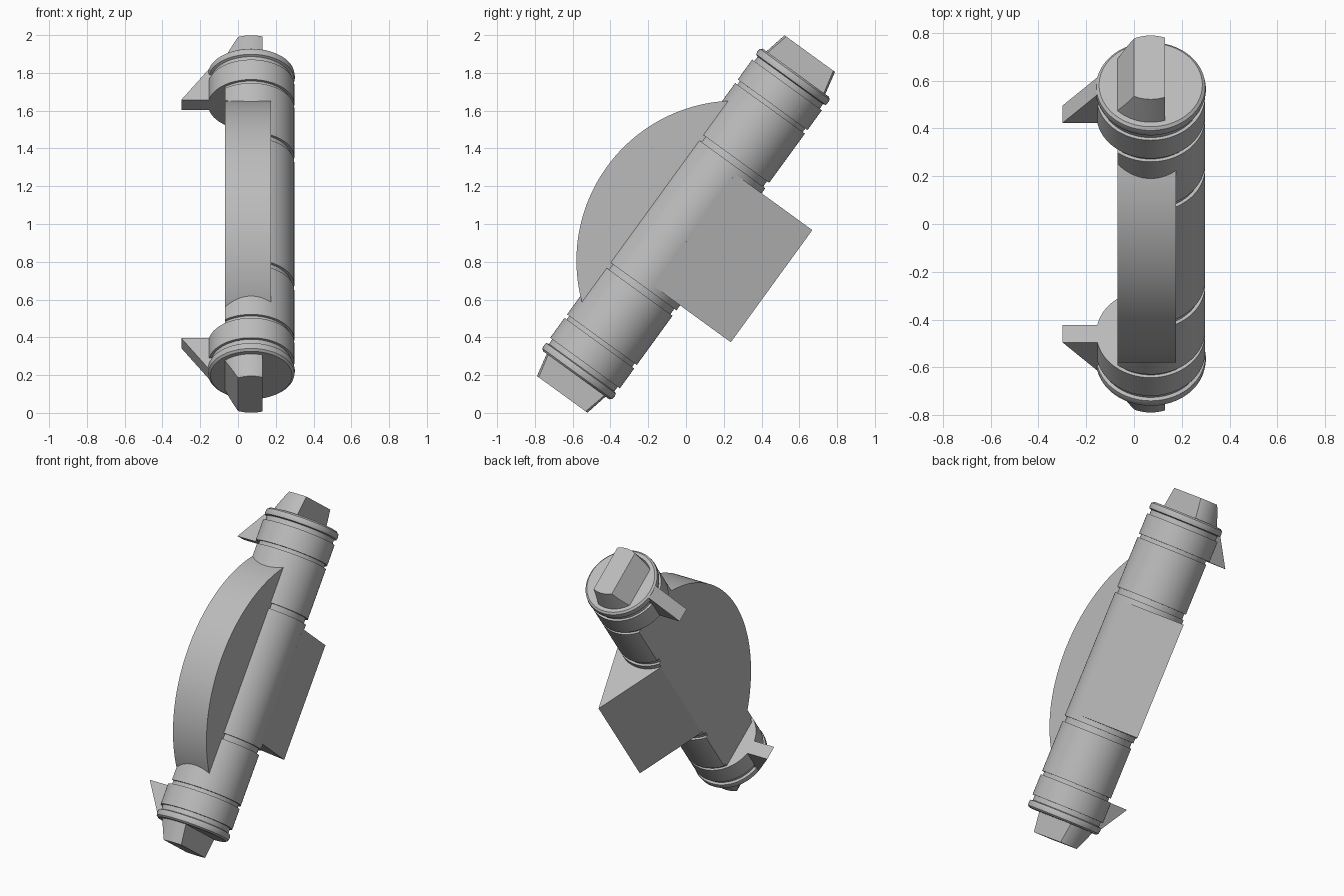
import bpy, bmesh, math
from mathutils import Matrix, Vector

if "Cube" in bpy.data.objects:
    bpy.data.objects.remove(bpy.data.objects["Cube"], do_unlink=True)

grey = bpy.data.materials.new("plain grey")
grey.use_nodes = True
COLOUR = (0.5, 0.5, 0.5, 1)
grey.diffuse_color = COLOUR
grey.node_tree.nodes["Principled BSDF"].inputs["Base Color"].default_value = COLOUR

# Parts are built along local z, then leaned back and moved into place
PLACE = Matrix.Translation((0.07, 0, 1)) @ Matrix.Rotation(math.radians(-36), 4, 'X')
FLAT = -0.14      # local x of the flat side
R = 0.228         # barrel radius


def finish(bm, name, flip=False):
    """Turn a bmesh into a placed, shaded object; flip mirrors it to the lower end."""
    if flip:
        bmesh.ops.scale(bm, vec=(1, 1, -1), verts=bm.verts)
    bmesh.ops.transform(bm, matrix=PLACE, verts=bm.verts)
    bmesh.ops.recalc_face_normals(bm, faces=bm.faces)
    mesh = bpy.data.meshes.new(name)
    bm.to_mesh(mesh)
    bm.free()
    mesh.materials.append(grey)
    obj = bpy.data.objects.new(name, mesh)
    bpy.context.collection.objects.link(obj)
    bpy.ops.object.select_all(action='DESELECT')
    obj.select_set(True)
    bpy.context.view_layer.objects.active = obj
    bpy.ops.object.shade_smooth_by_angle(angle=math.radians(25))


def lathe(profile, sides=96):
    """Solid of revolution from (radius, height) pairs, capped at both ends."""
    bm = bmesh.new()
    rings = []
    for r, h in profile:
        rings.append([bm.verts.new((r * math.cos(a), r * math.sin(a), h))
                      for a in (math.tau * i / sides for i in range(sides))])
    for low, high in zip(rings, rings[1:]):
        for i in range(sides):
            j = (i + 1) % sides
            bm.faces.new((low[i], low[j], high[j], high[i]))
    bm.faces.new(rings[0][::-1])
    bm.faces.new(rings[-1])
    return bm


def slice_off(bm, point, normal):
    """Cut away the side the normal points to and close the hole."""
    cut = bmesh.ops.bisect_plane(bm, geom=bm.verts[:] + bm.edges[:] + bm.faces[:],
                                 plane_co=point, plane_no=normal, clear_outer=True)
    edges = [e for e in cut["geom_cut"] if isinstance(e, bmesh.types.BMEdge)]
    bmesh.ops.edgeloop_fill(bm, edges=edges)


def prism(points, offset):
    """Extrude a flat outline by an offset vector."""
    bm = bmesh.new()
    face = bm.faces.new([bm.verts.new(p) for p in points])
    side = bmesh.ops.extrude_face_region(bm, geom=[face], use_keep_orig=True)
    verts = [v for v in side["geom"] if isinstance(v, bmesh.types.BMVert)]
    bmesh.ops.translate(bm, verts=verts, vec=offset)
    return bm


# Long barrel with shallow grooves and one flat side
half = [(R, 0.40), (0.214, 0.40), (0.214, 0.435), (R, 0.435),
        (R, 0.757), (0.214, 0.757), (0.214, 0.78)]
barrel = lathe([(r, -h) for r, h in reversed(half)] + half)
slice_off(barrel, Vector((FLAT, 0, 0)), Vector((-1, 0, 0)))
finish(barrel, "barrel")

# Curved fin: a circle segment on the front of the barrel
CENTRE, RADIUS = 0.33, 0.847
spread = math.acos((CENTRE + 0.17) / RADIUS)
arc = []
for i in range(65):
    a = spread * (i / 32 - 1)
    arc.append((FLAT, CENTRE - RADIUS * math.cos(a), RADIUS * math.sin(a)))
outline = [(FLAT, 0, arc[0][2])] + arc + [(FLAT, 0, arc[-1][2])]
finish(prism(outline, (0.245, 0, 0)), "curved_fin")

# Wedge on the back, tangent to the barrel on one side
tangent = math.radians(14.3)
wedge = [(FLAT, 0.185, -0.367), (FLAT, 0, -0.367),
         (R * math.cos(tangent), R * math.sin(tangent), -0.367),
         (0.102, 0.56, -0.367)]
finish(prism(wedge, (0, 0, 0.734)), "back_wedge")

# End caps, grips and small side fins, the same at both ends
for place, flip in (("upper", False), ("lower", True)):
    cap = lathe([(R, 0.78), (R, 0.91), (0.214, 0.91), (0.214, 0.94), (R, 0.945),
                 (R + 0.003, 0.96), (R, 0.98), (0.216, 0.99)])
    finish(cap, place + "_cap", flip)

    grip = lathe([(0.197, 0.97), (0.165, 1.115)])
    slice_off(grip, Vector((0.06, 0, 1)), Vector((1, 0, 0)))
    slice_off(grip, Vector((-0.07, 0, 1.115)), Vector((-0.125, 0, 0.07)))
    finish(grip, place + "_grip", flip)

    fin = [(-0.37, -0.045, 0.78), (-0.2, -0.045, 0.78),
           (-0.2, -0.045, 0.98), (-0.225, -0.045, 0.98)]
    finish(prism(fin, (0, 0.09, 0)), place + "_side_fin", flip)
